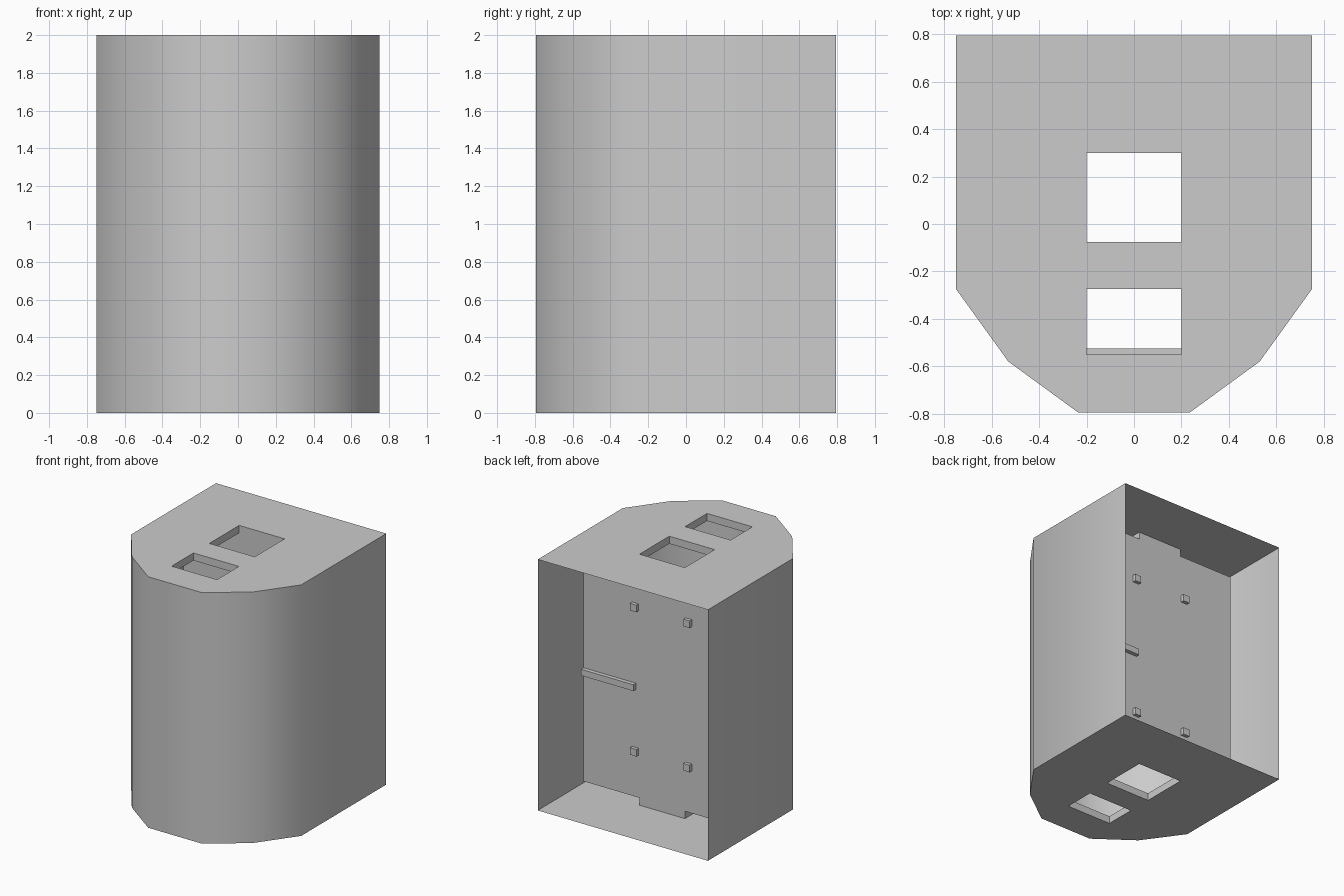
import bpy, bmesh, math

if "Cube" in bpy.data.objects:
    bpy.data.objects.remove(bpy.data.objects["Cube"])

# Half outlines (x, y), from the back edge round to the front
OUTER = [(0.75, 0.795), (0.75, -0.275), (0.53, -0.58), (0.235, -0.795)]
INNER = [(0.69, 0.302), (0.69, -0.256), (0.487, -0.537), (0.212, -0.735)]
WALL = 0.06


def mirrored(half):
    return half + [(-x, y) for x, y in reversed(half)]


def rect(y0, y1, x=0.2):
    return [(-x, y0), (x, y0), (x, y1), (-x, y1)]


bm = bmesh.new()


def ring(points, z):
    verts = [bm.verts.new((x, y, z)) for x, y in points]
    edges = [bm.edges.new((verts[i], verts[(i + 1) % len(verts)])) for i in range(len(verts))]
    return verts, edges


def plate(outline, holes, z):
    """Flat plate with openings; returns the vertex rings."""
    rings = [ring(p, z) for p in [outline] + holes]
    bmesh.ops.triangle_fill(bm, use_beauty=True, use_dissolve=False,
                            edges=[e for r in rings for e in r[1]], normal=(0, 0, 1))
    return [r[0] for r in rings]


def wall(a, b, closed=True, smooth=False):
    n = len(a)
    for i in range(n if closed else n - 1):
        j = (i + 1) % n
        f = bm.faces.new((a[i], a[j], b[j], b[i]))
        f.smooth = smooth


# Top and bottom plates, outer skin and inner chamber
top_holes = [rect(-0.075, 0.3), rect(-0.55, -0.275)]
low_holes = [rect(-0.075, 0.3), rect(-0.525, -0.275)]
low_out = plate(mirrored(OUTER), low_holes, 0)
low_in = plate(mirrored(INNER), low_holes, WALL)
top_in = plate(mirrored(INNER), top_holes, 2 - WALL)
top_out = plate(mirrored(OUTER), top_holes, 2)

# Outer skin is open at the back; the chamber is closed by the back panel
wall(low_out[0], top_out[0], closed=False)
wall(low_in[0], top_in[0])

# Short sleeves joining the openings of both skins
for k in (1, 2):
    wall(low_out[k], low_in[k])
    wall(top_in[k], top_out[k])

bmesh.ops.recalc_face_normals(bm, faces=bm.faces)
mesh = bpy.data.meshes.new("housing")
bm.to_mesh(mesh)
bm.free()
housing = bpy.data.objects.new("housing", mesh)
bpy.context.collection.objects.link(housing)
bpy.context.view_layer.objects.active = housing
housing.select_set(True)
bpy.ops.object.shade_smooth_by_angle(angle=math.radians(40))


def box(name, x0, x1, y0, y1, z0, z1):
    bpy.ops.mesh.primitive_cube_add(size=1, location=((x0 + x1) / 2, (y0 + y1) / 2, (z0 + z1) / 2))
    ob = bpy.context.object
    ob.name = name
    ob.scale = (x1 - x0, y1 - y0, z1 - z0)
    return ob


# Four pegs and a side rail on the back panel
for x in (-0.235, 0.235):
    for z in (0.425, 1.575):
        box("panel_peg", x - 0.028, x + 0.028, 0.302, 0.33, z - 0.028, z + 0.028)
box("panel_rail", 0.23, 0.69, 0.302, 0.335, 0.915, 0.965)
